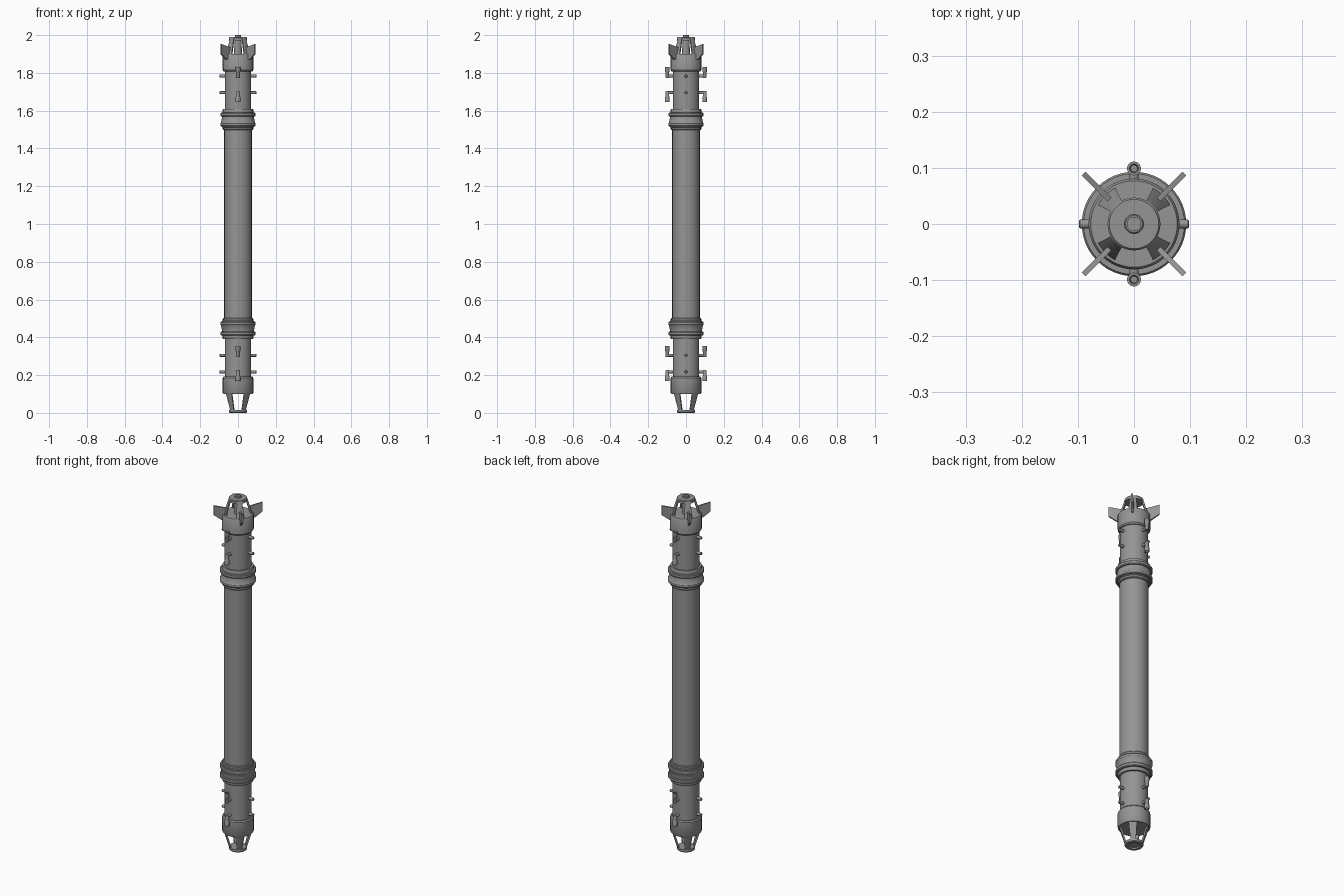
import bpy, bmesh, math
from mathutils import Vector, Matrix

cube = bpy.data.objects.get("Cube")
if cube:
    bpy.data.objects.remove(cube)

grey = bpy.data.materials.new("mid_grey")
grey.use_nodes = True
grey.diffuse_color = (0.3, 0.3, 0.3, 1)
grey.node_tree.nodes["Principled BSDF"].inputs["Base Color"].default_value = (0.3, 0.3, 0.3, 1)


def finish(name, bm, matrix=Matrix()):
    bmesh.ops.remove_doubles(bm, verts=bm.verts, dist=1e-5)
    bmesh.ops.recalc_face_normals(bm, faces=bm.faces)
    bm.transform(matrix)
    mesh = bpy.data.meshes.new(name)
    bm.to_mesh(mesh)
    bm.free()
    mesh.materials.append(grey)
    ob = bpy.data.objects.new(name, mesh)
    bpy.context.collection.objects.link(ob)
    bpy.ops.object.select_all(action='DESELECT')
    ob.select_set(True)
    bpy.context.view_layer.objects.active = ob
    bpy.ops.object.shade_smooth_by_angle(angle=math.radians(35))
    return ob


def lathe(name, profile, sides=48, matrix=Matrix()):
    """Spin a list of (radius, z) points about the z axis."""
    bm = bmesh.new()
    vs = [bm.verts.new((r, 0, z)) for r, z in profile]
    edges = [bm.edges.new(p) for p in zip(vs, vs[1:])]
    bmesh.ops.spin(bm, geom=vs + edges, axis=(0, 0, 1), cent=(0, 0, 0),
                   steps=sides, angle=math.tau)
    return finish(name, bm, matrix)


def strut(name, low, high, angle, half=math.radians(17), thick=0.009, steps=6):
    """Curved leaning strip between two (radius, z) points."""
    bm = bmesh.new()
    sections = []
    for i in range(steps + 1):
        a = angle - half + 2 * half * i / steps
        d = Vector((math.cos(a), math.sin(a), 0))
        corners = [(low[0], low[1]), (high[0], high[1]),
                   (high[0] - thick, high[1]), (low[0] - thick, low[1])]
        sections.append([bm.verts.new(d * r + Vector((0, 0, z))) for r, z in corners])
    for s, t in zip(sections, sections[1:]):
        for k in range(4):
            n = (k + 1) % 4
            bm.faces.new((s[k], s[n], t[n], t[k]))
    bm.faces.new(sections[0])
    bm.faces.new(sections[-1])
    return finish(name, bm)


def flip(z, top):
    return 2 - z if top else z


# Main tube
lathe("main_tube", [(0, 0.48), (0.073, 0.48), (0.073, 1.52), (0, 1.52)])

for top in (False, True):
    end = "upper" if top else "lower"

    # Neck and end collar with chamfered rim
    neck = [(0, 0.10), (0.07, 0.10), (0.077, 0.10), (0.081, 0.106), (0.081, 0.185),
            (0.076, 0.192), (0.07, 0.192), (0.07, 0.40), (0, 0.40)]
    lathe(end + "_neck", [(r, flip(z, top)) for r, z in neck])

    # Joint collar with two raised flanges
    joint = [(0, 0.392), (0.079, 0.392), (0.081, 0.395), (0.081, 0.41)]
    for z in (0.41, 0.463):
        joint += [(0.09, z), (0.093, z + 0.004), (0.093, z + 0.016), (0.09, z + 0.02),
                  (0.084, z + 0.02), (0.084, z + 0.024)]
    joint += [(0.081, 0.489), (0.081, 0.498), (0.078, 0.502), (0, 0.502)]
    lathe(end + "_joint", [(r, flip(z, top)) for r, z in joint])

    # End cage of four leaning struts
    for i in range(4):
        strut(f"{end}_cage_strut_{i}", (0.073, flip(0.102, top)),
              (0.047, flip(0.015, top)), math.radians(45 + 90 * i))

    # Side fittings: plain pegs on x, pegs with nozzles on y
    for z, up in ((0.217, -1), (0.305, 1)):
        z = flip(z, top)
        up = -up if top else up
        for i in range(4):
            turn = Matrix.Rotation(math.radians(90 * i), 4, 'Z')
            lie = Matrix.Rotation(math.radians(90), 4, 'Y')
            place = Matrix.Translation((0, 0, z)) @ turn @ lie
            length = 0.098 if i % 2 == 0 else 0.094
            lathe(f"{end}_peg_{i}", [(0, 0.06), (0.008, 0.06), (0.008, length - 0.002),
                                     (0.006, length), (0, length)], 16, place)
            if i % 2:
                nozzle = [(0, -0.009), (0.008, -0.009), (0.010, -0.005), (0.010, 0.02),
                          (0.0125, 0.024), (0.0125, 0.048), (0.008, 0.048),
                          (0.006, 0.03), (0, 0.03)]
                lathe(f"{end}_nozzle_{i}", [(r, h * up) for r, h in nozzle], 16,
                      Matrix.Translation((0, 0, z)) @ turn @ Matrix.Translation((0.099, 0, 0)))

# Lower end ring with recessed plate
lathe("lower_end_ring", [(0, 0.008), (0.03, 0.008), (0.03, 0), (0.044, 0),
                         (0.047, 0.004), (0.047, 0.016), (0, 0.016)])

# Upper end cap, knob and centre post
lathe("upper_end_cap", [(0, 1.972), (0.047, 1.972), (0.047, 1.986), (0.044, 1.99),
                        (0.017, 1.99), (0.017, 1.998), (0.015, 2.0), (0.012, 2.0),
                        (0.012, 1.997), (0, 1.997)])
lathe("centre_post", [(0, 1.88), (0.021, 1.88), (0.019, 1.975), (0, 1.975)], 32)

# Four diagonal fins
outline = [(0.062, 1.935), (0.127, 1.952), (0.127, 1.90), (0.088, 1.87), (0.078, 1.87)]
for i in range(4):
    bm = bmesh.new()
    face = bm.faces.new([bm.verts.new((r, -0.005, z)) for r, z in outline])
    grown = bmesh.ops.extrude_face_region(bm, geom=[face])["geom"]
    bmesh.ops.translate(bm, vec=(0, 0.01, 0),
                        verts=[g for g in grown if isinstance(g, bmesh.types.BMVert)])
    finish(f"fin_{i}", bm, Matrix.Rotation(math.radians(45 + 90 * i), 4, 'Z'))
